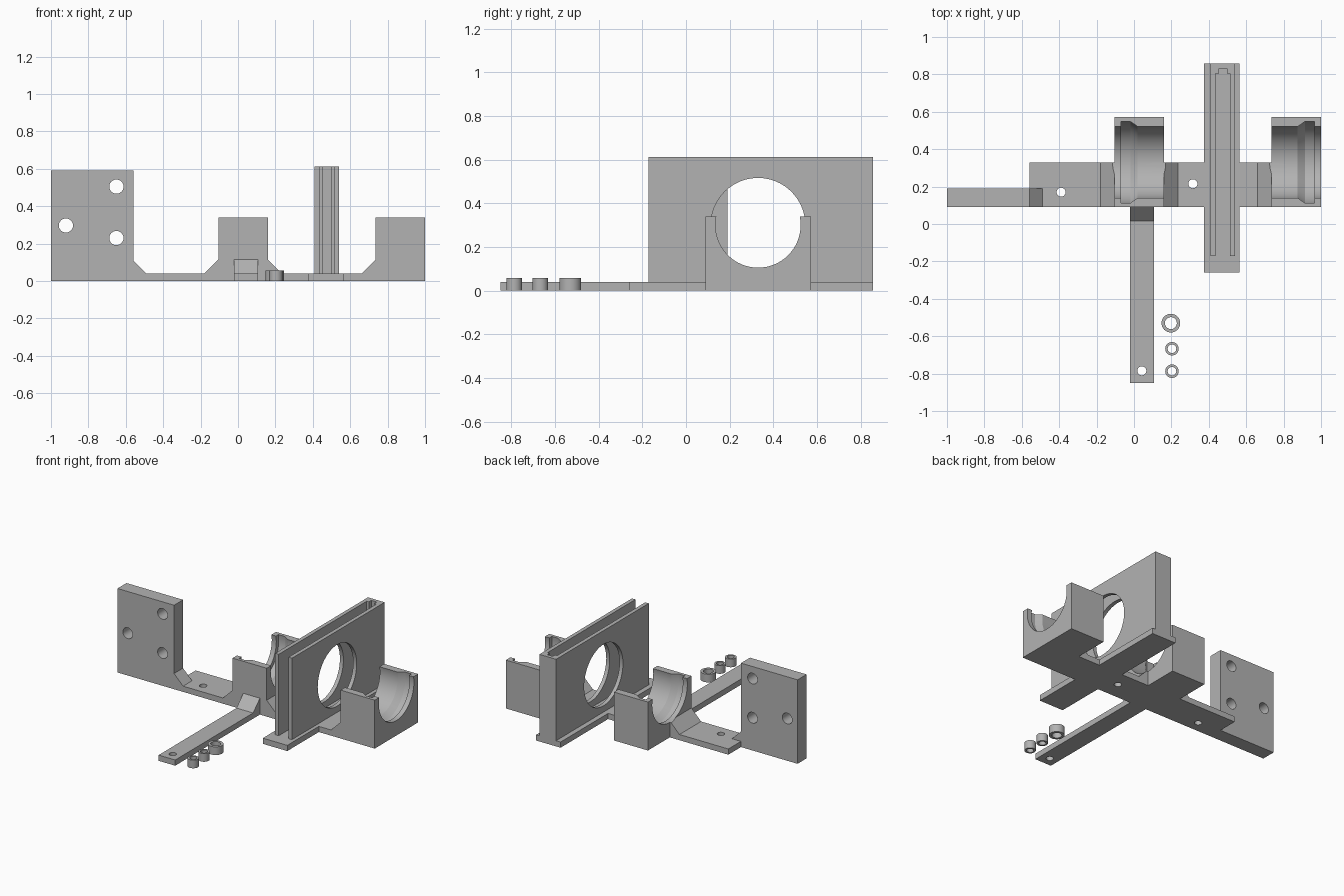
import bpy, bmesh, math
from mathutils import Matrix, Vector

cube = bpy.data.objects.get("Cube")
if cube:
    bpy.data.objects.remove(cube, do_unlink=True)

grey = bpy.data.materials.new("plain grey")
grey.use_nodes = True
colour = (0.45, 0.45, 0.45, 1)
grey.diffuse_color = colour
grey.node_tree.nodes["Principled BSDF"].inputs["Base Color"].default_value = colour

STRIP_Y = (0.09, 0.33)
BORE_Y, BORE_Z = 0.33, 0.30
MID_X = 0.4475          # mirror plane between the two cradles
BASE = 0.04             # base thickness


def finish(name, bm):
    bmesh.ops.recalc_face_normals(bm, faces=bm.faces)
    mesh = bpy.data.meshes.new(name)
    bm.to_mesh(mesh)
    bm.free()
    mesh.materials.append(grey)
    obj = bpy.data.objects.new(name, mesh)
    bpy.context.collection.objects.link(obj)
    return obj


def prism(name, points, axis, lo, hi):
    """Extrude a closed 2D outline along x, y or z."""
    place = {"x": lambda a, b, t: (t, a, b), "y": lambda a, b, t: (a, t, b),
             "z": lambda a, b, t: (a, b, t)}[axis]
    bm = bmesh.new()
    face = bm.faces.new([bm.verts.new(place(a, b, lo)) for a, b in points])
    new = bmesh.ops.extrude_face_region(bm, geom=[face])["geom"]
    verts = [v for v in new if isinstance(v, bmesh.types.BMVert)]
    bmesh.ops.translate(bm, verts=verts, vec=Vector(place(0, 0, hi - lo)))
    return finish(name, bm)


def box(name, x, y, z):
    return prism(name, [(x[0], y[0]), (x[1], y[0]), (x[1], y[1]), (x[0], y[1])], "z", *z)


def circle(a, b, r, n=48):
    return [(a + r * math.cos(math.tau * i / n), b + r * math.sin(math.tau * i / n))
            for i in range(n)]


def boolean(target, other, operation):
    mod = target.modifiers.new(operation.lower(), "BOOLEAN")
    mod.operation, mod.solver, mod.object = operation, "EXACT", other
    bpy.context.view_layer.update()
    depsgraph = bpy.context.evaluated_depsgraph_get()
    result = bpy.data.meshes.new_from_object(target.evaluated_get(depsgraph))
    target.modifiers.clear()
    target.data = result
    bpy.data.objects.remove(other, do_unlink=True)


def smooth(obj):
    bpy.ops.object.select_all(action="DESELECT")
    obj.select_set(True)
    bpy.context.view_layer.objects.active = obj
    bpy.ops.object.shade_smooth_by_angle(angle=math.radians(25))


def bore(mirrored):
    """Turned cutter for a cradle: plain bore with a tapered groove."""
    profile = [(-0.13, 0.195), (-0.07, 0.195), (-0.07, 0.222), (-0.02, 0.222),
               (0.02, 0.195), (0.19, 0.195)]
    bm = bmesh.new()
    rings = []
    for x, r in profile:
        px = 2 * MID_X - x if mirrored else x
        rings.append([bm.verts.new((px, a, b)) for a, b in circle(BORE_Y, BORE_Z, r, 64)])
    for lower, upper in zip(rings, rings[1:]):
        for i in range(64):
            j = (i + 1) % 64
            bm.faces.new((lower[i], lower[j], upper[j], upper[i]))
    bm.faces.new(rings[0])
    bm.faces.new(rings[-1])
    return finish("bore_cutter", bm)


# Base strip, chamfer fillets and cradle blocks as one front outline
frame = prism("frame", [(-0.56, 0), (1, 0), (1, 0.34), (0.735, 0.34), (0.735, 0.115),
                        (0.66, BASE), (0.235, BASE), (0.16, 0.115), (0.16, 0.34),
                        (-0.105, 0.34), (-0.105, 0.115), (-0.18, BASE), (-0.56, BASE)],
              "y", *STRIP_Y)

# Rear halves of the cradle blocks
for x in ((-0.105, 0.16), (0.735, 1)):
    boolean(frame, box("cradle", x, (0.3, 0.572), (0, 0.34)), "UNION")

# Upright mounting plate with chamfered foot
plate = prism("mounting_plate", [(-1, 0), (-0.49, 0), (-0.49, BASE), (-0.56, 0.11),
                                 (-0.56, 0.59), (-1, 0.59)], "y", 0.09, 0.19)
boolean(frame, plate, "UNION")

# Long front arm with sloped root
arm = prism("arm", [(-0.85, 0), (0.12, 0), (0.12, 0.115), (0.09, 0.115), (0.015, BASE),
                    (-0.85, BASE)], "x", -0.022, 0.107)
boolean(frame, arm, "UNION")

# Slotted holder: foot and thick wall
boolean(frame, box("holder_foot", (0.375, 0.565), (-0.26, 0.857), (0, BASE)), "UNION")
boolean(frame, box("holder_wall", (0.41, 0.54), (-0.172, 0.857), (0.02, 0.612)), "UNION")

# Holder slot, open at the front and top, with a narrow rear notch
slot = prism("slot_cutter", [(0.437, -0.3), (0.513, -0.3), (0.513, 0.805), (0.496, 0.805),
                             (0.496, 0.832), (0.454, 0.832), (0.454, 0.805),
                             (0.437, 0.805)], "z", BASE, 0.8)
boolean(frame, slot, "DIFFERENCE")

# Large round window and cradle bores
window = prism("window_cutter", circle(BORE_Y, BORE_Z, 0.216, 64), "x", 0.38, 0.57)
boolean(frame, window, "DIFFERENCE")
for mirrored in (False, True):
    boolean(frame, bore(mirrored), "DIFFERENCE")

# Screw holes
for x, z in ((-0.92, 0.297), (-0.65, 0.505), (-0.65, 0.23)):
    boolean(frame, prism("hole_cutter", circle(x, z, 0.038, 32), "y", 0, 0.3), "DIFFERENCE")
for x, y in ((-0.39, 0.17), (0.315, 0.215), (0.042, -0.785)):
    boolean(frame, prism("hole_cutter", circle(x, y, 0.024, 32), "z", -0.1, 0.1), "DIFFERENCE")
smooth(frame)

# Loose spacer rings
for name, x, y, outer, inner in (("large_spacer", 0.197, -0.53, 0.05, 0.032),
                                 ("middle_spacer", 0.203, -0.667, 0.036, 0.023),
                                 ("front_spacer", 0.203, -0.787, 0.036, 0.023)):
    ring = prism(name, circle(x, y, outer, 32), "z", 0, 0.057)
    boolean(ring, prism("hole_cutter", circle(x, y, inner, 32), "z", -0.1, 0.1), "DIFFERENCE")
    smooth(ring)
